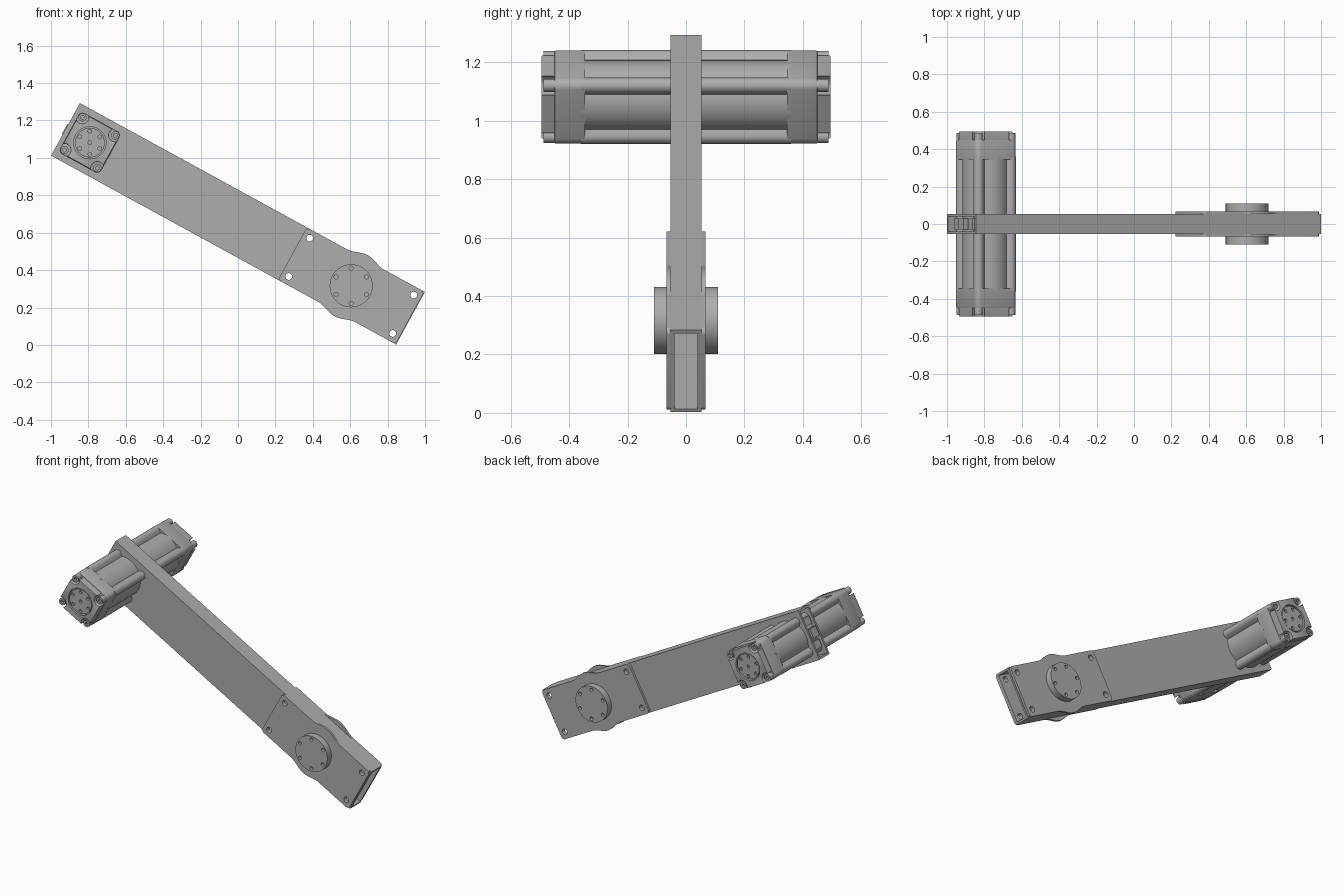
import bpy, bmesh, math
from mathutils import Matrix

cube = bpy.data.objects.get("Cube")
if cube:
    bpy.data.objects.remove(cube)

TILT = math.radians(28.7)
FRAME = Matrix.Translation((0, 0, 0.6475)) @ Matrix.Rotation(TILT, 4, 'Y')
MOTOR_U, HUB_U = -0.903, 0.69
CORNERS = [(1, 1), (-1, 1), (-1, -1), (1, -1)]

grey = bpy.data.materials.new("machined grey")
grey.use_nodes = True
COLOUR = (0.42, 0.42, 0.42, 1)
grey.diffuse_color = COLOUR
grey.node_tree.nodes["Principled BSDF"].inputs["Base Color"].default_value = COLOUR


# Outlines lie in the arm plane: u along the arm, v across it
def circle(u, v, r, n=32):
    return [(u + r * math.cos(math.tau * i / n), v + r * math.sin(math.tau * i / n))
            for i in range(n)]


def hexagon_centres(u, v, r):
    # Six positions, upright after the arm is tilted
    return circle(0, 0, r, 6) and [
        (u + r * math.cos(TILT + math.pi / 2 + k * math.pi / 3),
         v + r * math.sin(TILT + math.pi / 2 + k * math.pi / 3)) for k in range(6)]


def rounded_rect(u, v, hu, hv, r, n=6):
    pts = []
    for k, (su, sv) in enumerate(CORNERS):
        for i in range(n + 1):
            a = (k + i / n) * math.pi / 2
            pts.append((u + su * (hu - r) + r * math.cos(a), v + sv * (hv - r) + r * math.sin(a)))
    return pts


def rect(u, v, hu, hv):
    return [(u + a * hu, v + b * hv) for a, b in CORNERS]


def prism(name, outline, y0, y1, bevel=0):
    bm = bmesh.new()
    base = bm.faces.new([bm.verts.new((u, y0, v)) for u, v in outline])
    ext = bmesh.ops.extrude_face_region(bm, geom=[base])
    moved = [g for g in ext["geom"] if isinstance(g, bmesh.types.BMVert)]
    bmesh.ops.translate(bm, verts=moved, vec=(0, y1 - y0, 0))
    bmesh.ops.recalc_face_normals(bm, faces=bm.faces)
    if bevel:
        rim = [e for e in bm.edges if all(abs(w.co.y - y1) < 1e-6 for w in e.verts)]
        bmesh.ops.bevel(bm, geom=rim, offset=bevel, segments=2, affect='EDGES', profile=0.5)
    mesh = bpy.data.meshes.new(name)
    bm.to_mesh(mesh)
    bm.free()
    mesh.materials.append(grey)
    obj = bpy.data.objects.new(name, mesh)
    bpy.context.collection.objects.link(obj)
    obj.matrix_world = FRAME
    return obj


def cut(obj, outlines, y0, y1):
    for outline in outlines:
        tool = prism("cutter", outline, y0, y1)
        tool.hide_render = True
        mod = obj.modifiers.new("cut", 'BOOLEAN')
        mod.operation, mod.solver, mod.object = 'DIFFERENCE', 'EXACT', tool
        deps = bpy.context.evaluated_depsgraph_get()
        deps.update()
        mesh = bpy.data.meshes.new_from_object(obj.evaluated_get(deps))
        obj.modifiers.clear()
        obj.data = mesh
        bpy.data.objects.remove(tool)


# Hollow arm tube with through bolt holes at the lower end
plate_holes = [circle(HUB_U + a * 0.317, b * 0.117, 0.018, 20) for a, b in CORNERS]
tube = prism("arm_tube", rect(0, 0, 1.0515, 0.16), -0.0525, 0.0525)
cut(tube, [rect(0, 0, 1.2, 0.1475)], -0.04, 0.04)
cut(tube, plate_holes, -0.2, 0.2)


# Joint plate outline with a swelling beside the hub
def plate_outline():
    swell = [-0.115 + 0.23 * i / 20 for i in range(21)]
    edge = [(t, 0.16 + 0.026 * math.cos(math.pi * t / 0.23) ** 2) for t in swell]
    corners = rounded_rect(0, 0, 0.358, 0.16, 0.02)
    right_top, left_top = corners[:7], corners[7:14]
    half = right_top + edge[::-1] + left_top
    return [(HUB_U + u, v) for u, v in half + [(-u, -v) for u, v in half]]


# Motor body: a cylinder with four rounded corner rails
def body_outline(n=144):
    pts, far, rail = [], 0.139, 0.027
    for i in range(n):
        a = math.tau * i / n
        d = (a % (math.pi / 2)) - math.pi / 4
        r, inside = 0.126, rail ** 2 - (far * math.sin(d)) ** 2
        if inside > 0:
            r = max(r, far * math.cos(d) + math.sqrt(inside))
        pts.append((MOTOR_U + r * math.cos(a), r * math.sin(a)))
    return pts


# Motor end: a square with round bites around the bolts
def notched_outline(half=0.122, bolt=0.1, r=0.034):
    pts = []
    for k in range(4):
        turn = k * math.pi / 2
        for i in range(11):
            a = math.radians(-50 - 170 * i / 10)
            u, v = bolt + r * math.cos(a), bolt + r * math.sin(a)
            u, v = min(u, half), min(v, half)
            pts.append((MOTOR_U + u * math.cos(turn) - v * math.sin(turn),
                        u * math.sin(turn) + v * math.cos(turn)))
    return pts


prism("motor_body", body_outline(), -0.36, 0.36)

for side, s in (("front", -1), ("back", 1)):
    # Lower joint plate and its hub
    plate = prism(side + "_joint_plate", plate_outline(), s * 0.0525, s * 0.067)
    cut(plate, plate_holes, -0.2, 0.2)
    hub = prism(side + "_joint_hub", circle(HUB_U, 0, 0.115, 64), s * 0.06, s * 0.109)
    cut(hub, [circle(u, v, 0.011, 16) for u, v in hexagon_centres(HUB_U, 0, 0.094)],
        s * 0.09, s * 0.2)

    # Motor end housing
    prism(side + "_motor_collar", rounded_rect(MOTOR_U, 0, 0.125, 0.125, 0.03),
          s * 0.345, s * 0.45, 0.004)
    cap = prism(side + "_motor_cap", notched_outline(), s * 0.445, s * 0.495, 0.004)
    cut(cap, [circle(MOTOR_U, 0, 0.086, 48)], s * 0.475, s * 0.6)

    # Output flange with six screw holes and a centre hole
    flange = prism(side + "_output_flange", circle(MOTOR_U, 0, 0.079, 48), s * 0.47, s * 0.49)
    spots = hexagon_centres(MOTOR_U, 0, 0.062) + [(MOTOR_U, 0)]
    cut(flange, [circle(u, v, 0.01, 16) for u, v in spots], s * 0.477, s * 0.6)

    # Corner bolts with sockets
    for i, (a, b) in enumerate(CORNERS):
        u, v = MOTOR_U + a * 0.1, b * 0.1
        bolt = prism(f"{side}_motor_bolt_{i + 1}", circle(u, v, 0.022, 24), s * 0.44, s * 0.487)
        cut(bolt, [circle(u, v, 0.011, 6)], s * 0.47, s * 0.6)

# Cable connectors inside the open upper end of the tube
prism("connector_block", rect(-1.035, 0, 0.022, 0.03), -0.03, 0.03)
for name, v in (("upper", 0.075), ("lower", -0.075)):
    prism(name + "_connector", rect(-1.02, v, 0.02, 0.025), -0.03, 0.03)

# Smooth round walls while keeping hard edges
for obj in bpy.context.collection.objects:
    if obj.type == 'MESH' and obj.data.materials and obj.data.materials[0] == grey:
        obj.data.shade_smooth()
        obj.data.set_sharp_from_angle(angle=math.radians(30))
